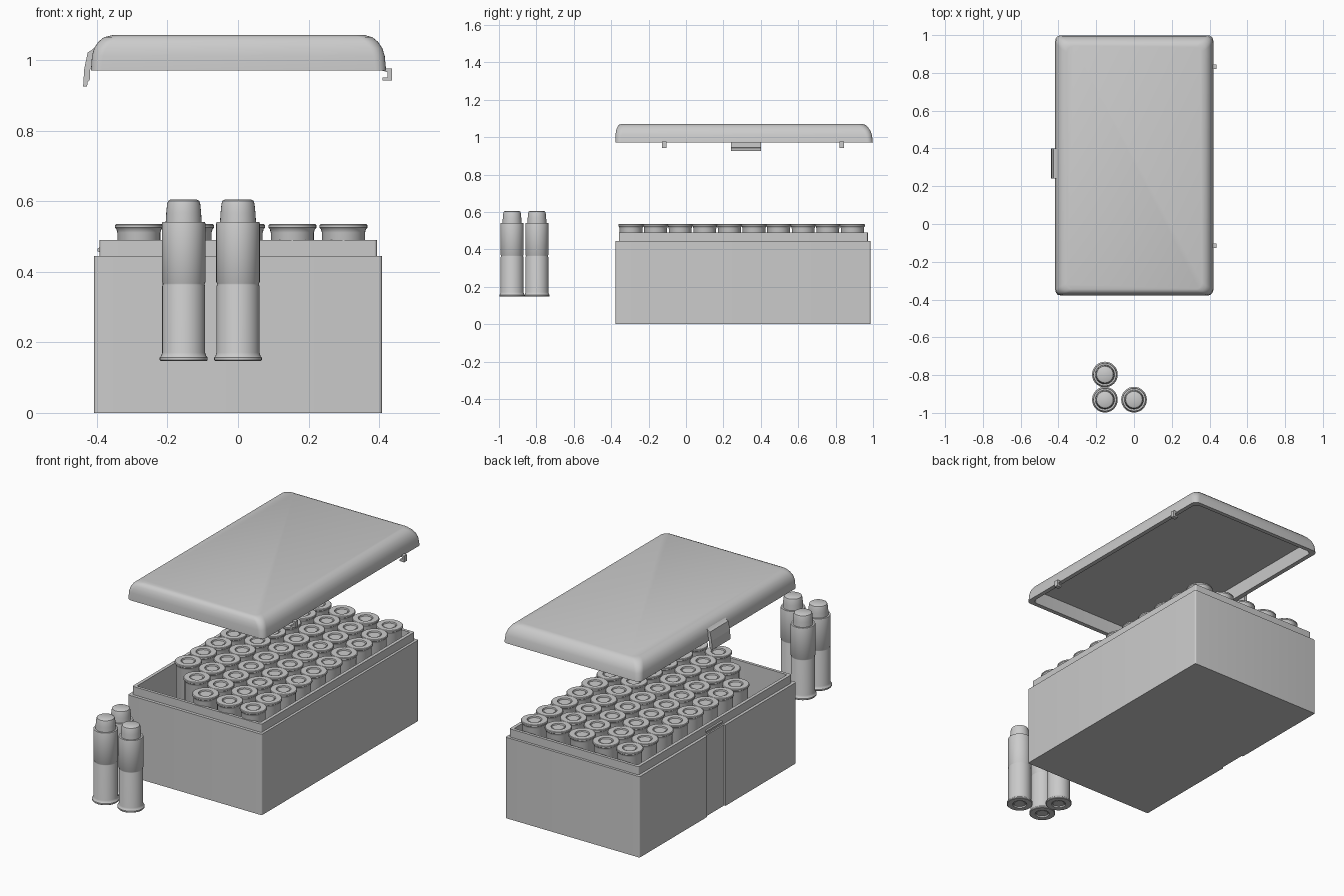
import bpy, bmesh
from math import pi, sin, cos, radians

if "Cube" in bpy.data.objects:
    bpy.data.objects.remove(bpy.data.objects["Cube"])


def add_object(name, bm, smooth=True):
    bmesh.ops.recalc_face_normals(bm, faces=bm.faces)
    mesh = bpy.data.meshes.new(name)
    bm.to_mesh(mesh)
    bm.free()
    ob = bpy.data.objects.new(name, mesh)
    bpy.context.collection.objects.link(ob)
    if smooth:
        bpy.ops.object.select_all(action='DESELECT')
        ob.select_set(True)
        bpy.context.view_layer.objects.active = ob
        bpy.ops.object.shade_smooth_by_angle(angle=radians(35))
    return ob


def rounded_rect(x0, x1, y0, y1, z, r, n=6):
    pts = []
    for k, (cx, cy) in enumerate([(x1 - r, y1 - r), (x0 + r, y1 - r),
                                  (x0 + r, y0 + r), (x1 - r, y0 + r)]):
        for i in range(n + 1):
            a = (k + i / n) * pi / 2
            pts.append((cx + r * cos(a), cy + r * sin(a), z))
    return pts


def loft(name, rings):
    bm = bmesh.new()
    loops = [[bm.verts.new(p) for p in rounded_rect(*r)] for r in rings]
    n = len(loops[0])
    for a, b in zip(loops, loops[1:]):
        for i in range(n):
            j = (i + 1) % n
            bm.faces.new((a[i], a[j], b[j], b[i]))
    bm.faces.new(loops[0])
    bm.faces.new(loops[-1])
    return add_object(name, bm)


def extrude_profile(name, pts, y0, y1):
    """Extrude an x-z outline along y."""
    bm = bmesh.new()
    a = [bm.verts.new((x, y0, z)) for x, z in pts]
    b = [bm.verts.new((x, y1, z)) for x, z in pts]
    bm.faces.new(a)
    bm.faces.new(b)
    for i in range(len(pts)):
        j = (i + 1) % len(pts)
        bm.faces.new((a[i], a[j], b[j], b[i]))
    return add_object(name, bm, False)


def rect(x0, x1, z0, z1):
    return [(x0, z0), (x1, z0), (x1, z1), (x0, z1)]


def lathe(name, profile, seg=32):
    bm = bmesh.new()
    verts = [bm.verts.new((r, 0, z)) for r, z in profile]
    edges = [bm.edges.new(p) for p in zip(verts, verts[1:])]
    bmesh.ops.spin(bm, geom=verts + edges, axis=(0, 0, 1), cent=(0, 0, 0),
                   angle=2 * pi, steps=seg)
    bmesh.ops.remove_doubles(bm, verts=bm.verts, dist=1e-5)
    return add_object(name, bm)


# Open box with a stepped lip around the mouth
box = loft("box", [
    (-.408, .408, -.376, .986, 0, .008),
    (-.408, .408, -.376, .986, .445, .008),
    (-.392, .394, -.359, .972, .445, .008),
    (-.392, .394, -.359, .972, .49, .008),
    (-.374, .376, -.343, .956, .49, .006),
    (-.374, .376, -.343, .956, .07, .006)])

# Shallow finger groove in the left wall, with a catch on the lip
cutter = extrude_profile("groove_cutter", rect(-.45, -.4, -.1, .6), .24, .40)
cutter.hide_render = True
cutter.hide_viewport = True
groove = box.modifiers.new("groove", 'BOOLEAN')
groove.object = cutter
groove.solver = 'EXACT'
extrude_profile("lip_catch", [(-.385, .452), (-.398, .458), (-.398, .466), (-.385, .474)],
                .25, .39)

# Lid: rounded shell, hollow underneath
loft("lid", [
    (-.39, .394, -.352, .974, 1.045, .03),
    (-.392, .396, -.354, .976, .97, .03),
    (-.417, .42, -.378, .999, .97, .03),
    (-.414, .416, -.377, .994, 1.012, .032),
    (-.408, .409, -.374, .986, 1.034, .034),
    (-.396, .397, -.368, .974, 1.052, .036),
    (-.38, .381, -.36, .96, 1.065, .036),
    (-.355, .36, -.346, .943, 1.071, .036)])

# Clasp on the left edge of the lid
extrude_profile("lid_clasp", [
    (-.395, 1.045), (-.416, 1.028), (-.426, 1.022), (-.436, .975), (-.439, .926),
    (-.428, .926), (-.426, .938), (-.42, .945), (-.42, .972), (-.408, .985)], .24, .40)

# Hinge hooks on the right edge
for i, y in enumerate((-.115, .832)):
    extrude_profile(f"hinge_hook_{i + 1}", [
        (.41, .977), (.437, .977), (.437, .942), (.409, .942),
        (.409, .951), (.424, .951), (.424, .966), (.41, .97)], y - .012, y + .012)

# Cartridge: recessed primer, rim, case with step, blunt bullet
cart = lathe("cartridge", [
    (0, .004), (.029, .004), (.032, .007), (.035, .007), (.037, 0), (.065, 0),
    (.068, .003), (.068, .010), (.064, .014), (.061, .024), (.0608, .212),
    (.0595, .216), (.0595, .22), (.062, .224), (.0618, .39), (.0605, .394),
    (.051, .394), (.0495, .42), (.047, .445), (.044, .454), (.037, .458), (0, .458)])
cart.location = (-.154, -.93, .147)


def place(name, loc, flip=False):
    ob = bpy.data.objects.new(name, cart.data)
    ob.location = loc
    ob.rotation_euler.x = pi if flip else 0
    bpy.context.collection.objects.link(ob)


place("loose_cartridge_2", (0, -.93, .147))
place("loose_cartridge_3", (-.154, -.797, .147))

# Five by ten boxed cartridges, base up, three missing from the front left corner
for row in range(10):
    for col in range(5):
        if row + col >= 2:
            place(f"boxed_cartridge_{row}_{col}",
                  (-.281 + col * .145, -.294 + row * .1315, .535), True)
